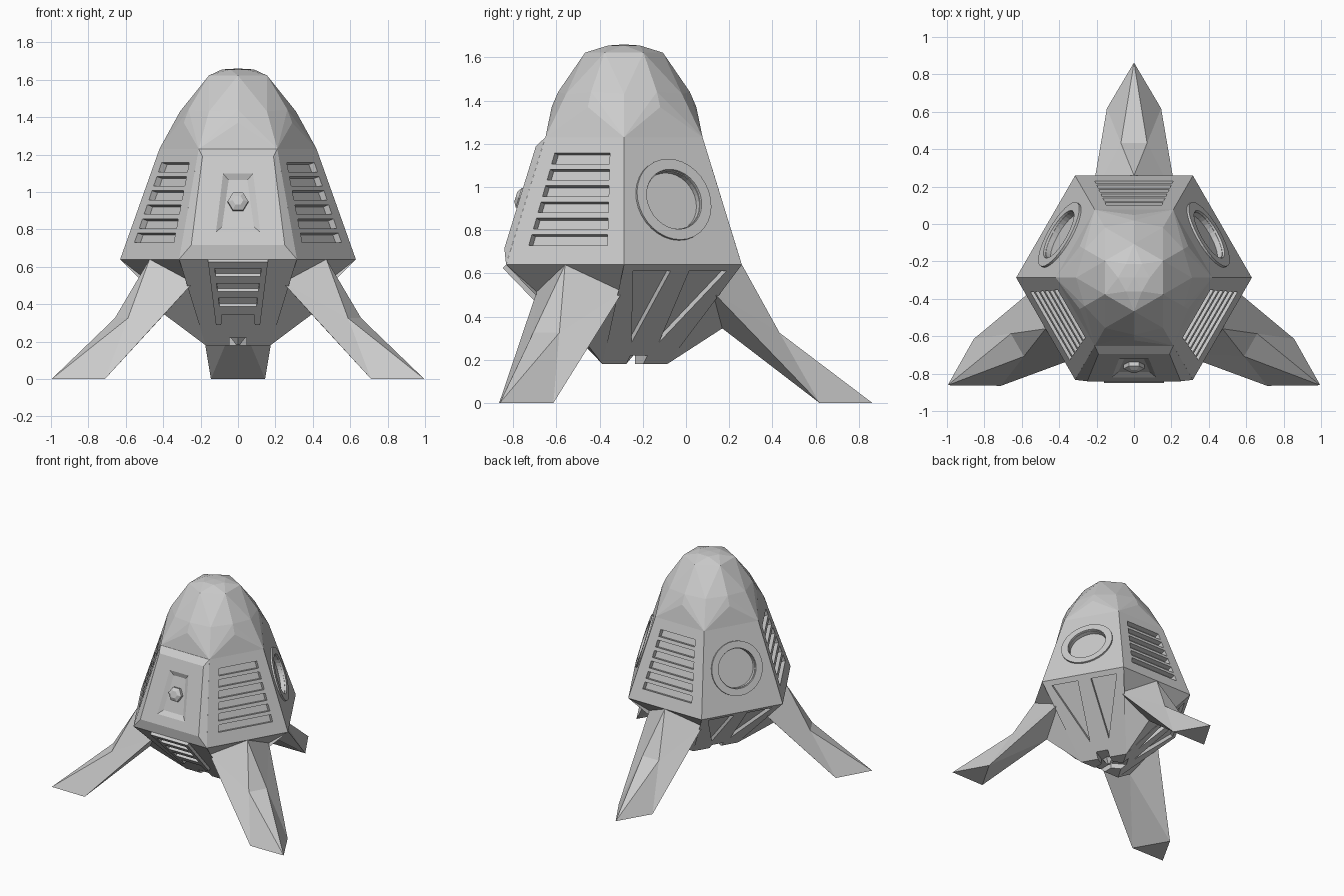
import bpy, bmesh
from math import cos, sin, pi, radians
from mathutils import Vector, Matrix

if "Cube" in bpy.data.objects:
    bpy.data.objects.remove(bpy.data.objects["Cube"])

CY = -0.287                      # pod axis in y
LEGS = [90, 210, 330]            # leg and louvre sides
ROUND = [30, 150]                # porthole sides
FRONT = 270


def P(a, r, t, z):
    """Point at radius r along direction a, offset t sideways."""
    a = radians(a)
    return Vector((r * cos(a) - t * sin(a), CY + r * sin(a) + t * cos(a), z))


def frame(a, r1, z1, flip=1):
    """Local frame on a sloping side: u sideways, v along slope, w outward."""
    o = P(a, 0.546, 0, 0.64)
    v = (P(a, r1, 0, z1) - o).normalized()
    u = (P(a, 0, 1, 0) - P(a, 0, 0, 0)) * flip
    m = Matrix((u, v, u.cross(v))).transposed().to_4x4()
    m.translation = o
    return m


def upper(a):
    return frame(a, 0.364, 1.23)


def lower(a):
    return frame(a, 0.1, 0.18, -1)


def sv(z):
    return (z - 0.64) / 0.956


def lv(z):
    return (0.64 - z) / 0.718


def finish(bm, name):
    bmesh.ops.recalc_face_normals(bm, faces=bm.faces[:])
    me = bpy.data.meshes.new(name)
    bm.to_mesh(me)
    bm.free()
    ob = bpy.data.objects.new(name, me)
    bpy.context.collection.objects.link(ob)
    return ob


def prism(bm, m, pts, w0, w1, pts2=None):
    a = [bm.verts.new(m @ Vector((x, y, w0))) for x, y in pts]
    b = [bm.verts.new(m @ Vector((x, y, w1))) for x, y in (pts2 or pts)]
    n = len(a)
    bm.faces.new(a[::-1])
    bm.faces.new(b)
    for i in range(n):
        bm.faces.new((a[i], a[(i + 1) % n], b[(i + 1) % n], b[i]))


def trap(h0, v0, h1, v1):
    return [(-h0, v0), (h0, v0), (h1, v1), (-h1, v1)]


def circle(r, cv, n):
    return [(r * cos(2 * pi * i / n), cv + r * sin(2 * pi * i / n)) for i in range(n)]


def cut(ob, bm):
    c = finish(bm, "cutter")
    c.hide_render = True
    mod = ob.modifiers.new("cut", 'BOOLEAN')
    mod.operation, mod.solver, mod.object = 'DIFFERENCE', 'EXACT', c
    bpy.context.view_layer.objects.active = ob
    bpy.ops.object.modifier_apply(modifier="cut")
    bpy.data.objects.remove(c, do_unlink=True)


# Hull: hexagonal frustum above, three leg sockets and panels below
bm = bmesh.new()
N = bm.verts.new
top = [N(P(60 * i, 0.42, 0, 1.23)) for i in range(6)]
rim = [N(P(60 * i, 0.63, 0, 0.64)) for i in range(6)]
bm.faces.new(top)
D = {}
for a in LEGS:
    D[a] = N(P(a, 0.2, 0, 0.18))
bm.faces.new([D[a] for a in LEGS][::-1])
for a in LEGS:
    i = (a - 30) // 60
    c0, c1 = rim[i], rim[(i + 1) % 6]
    T, B = N(P(a, 0.546, 0, 0.64)), N(P(a, 0.455, 0, 0.345))
    S0, S1 = N(P(a, 0.41, -0.23, 0.515)), N(P(a, 0.41, 0.23, 0.515))
    bm.faces.new((c0, T, c1, top[(i + 1) % 6], top[i]))
    for c, s in ((c0, S0), (c1, S1)):
        for f in ((c, s, T), (T, s, B), (c, D[a], s), (s, D[a], B)):
            bm.faces.new(f)
    # neighbouring panel side
    j = (i + 1) % 6
    k = (i + 2) % 6
    nxt = D[(a + 120) % 360]
    bm.faces.new((rim[j], rim[k], top[k], top[j]))
    bm.faces.new((rim[j], D[a], nxt, rim[k]))
hull = finish(bm, "hull")

# Recesses: louvres, portholes, triangular slots and bottom channels
bm = bmesh.new()
for a in LEGS:
    for i in range(6):
        z = 0.755 + 0.0755 * i
        h = 0.21 - 0.011 * i
        prism(bm, upper(a), trap(h, sv(z - 0.025), h - 0.008, sv(z + 0.025)), -0.035, 0.05)
for a in ROUND:
    prism(bm, upper(a), circle(0.14, sv(0.94), 32), -0.03, 0.05)
    for s in (-1, 1):
        tri = [(-0.25 * s, lv(0.61)), (-0.05 * s, lv(0.61)), (-0.073 * s, lv(0.28))]
        prism(bm, lower(a), tri, -0.025, 0.05)
cut(hull, bm)
bm = bmesh.new()
hexpts = []
for a in (30, 150, 270):
    hexpts += [P(a, 0.3, -0.045, 0), P(a, 0.3, 0.045, 0), P(a + 60, 0.052, 0, 0)]
prism(bm, Matrix(), [(p.x, p.y) for p in hexpts], 0.1, 0.22)
cut(hull, bm)

# Faceted dome
bm = bmesh.new()
for step, off, r, z in ((60, 0, 0.42, 1.23), (60, 30, 0.335, 1.37), (60, 0, 0.31, 1.43),
                        (60, 30, 0.305, 1.44), (60, 30, 0.18, 1.622), (60, 0, 0.085, 1.655)):
    for i in range(6):
        bm.verts.new(P(step * i + off, r, 0, z))
bm.verts.new(P(0, 0, 0, 1.66))
bmesh.ops.convex_hull(bm, input=bm.verts[:])
finish(bm, "dome")

# Legs with triangular feet
for n, a in enumerate(LEGS):
    bm = bmesh.new()
    N = bm.verts.new
    T, B, F = N(P(a, 0.546, 0, 0.64)), N(P(a, 0.455, 0, 0.345)), N(P(a, 1.15, 0, 0))
    S = [N(P(a, 0.41, t, 0.515)) for t in (-0.23, 0.23)]
    K = [N(P(a, 0.72, t, 0.325)) for t in (-0.07, 0.07)]
    G = [N(P(a, 0.905, t, 0)) for t in (-0.145, 0.145)]
    for f in ((T, K[0], K[1]), (K[0], F, K[1]), (B, G[0], G[1]), (G[0], F, G[1])):
        bm.faces.new(f)
    for s, k, g in zip(S, K, G):
        for f in ((T, s, k), (s, g, k), (k, g, F), (s, B, g), (T, B, s)):
            bm.faces.new(f)
    finish(bm, "leg_%d" % (n + 1))

# Porthole rings
for n, a in enumerate(ROUND):
    bm = bmesh.new()
    m = upper(a)
    loops = [[bm.verts.new(m @ Vector((x, y, w))) for x, y in circle(r, sv(0.94), 32)]
             for r, w in ((0.196, -0.01), (0.196, 0.012), (0.145, 0.012), (0.14, -0.025))]
    for p, q in zip(loops, loops[1:] + loops[:1]):
        for i in range(32):
            j = (i + 1) % 32
            bm.faces.new((p[i], p[j], q[j], q[i]))
    finish(bm, "porthole_ring_%d" % (n + 1))

# Raised front door with a sunken hatch and a hexagonal knob
m = upper(FRONT)
bm = bmesh.new()
prism(bm, m, trap(0.315, 0, 0.21, 0.617), 0, 0.03, trap(0.25, 0.07, 0.19, 0.565))
door = finish(bm, "front_door")
bm = bmesh.new()
prism(bm, m, trap(0.085, sv(0.81), 0.05, sv(1.06)), 0.012, 0.036,
      trap(0.13, sv(0.765), 0.09, sv(1.1)))
cut(door, bm)
bm = bmesh.new()
prism(bm, m, circle(0.055, sv(0.94), 6), 0.005, 0.035)
prism(bm, m, circle(0.055, sv(0.94), 6), 0.035, 0.05, circle(0.028, sv(0.94), 6))
finish(bm, "door_knob")

# Boarding ladder on the lower front
m = lower(FRONT)
bm = bmesh.new()
prism(bm, m, [(-0.16, 0), (0.16, 0), (0.118, lv(0.305)), (0.09, lv(0.305)), (0.085, lv(0.36)),
              (-0.085, lv(0.36)), (-0.09, lv(0.305)), (-0.118, lv(0.305))], -0.01, 0.022)
ladder = finish(bm, "boarding_ladder")
bm = bmesh.new()
for i in range(3):
    z = 0.585 - 0.08 * i
    h = 0.125 - 0.01 * i
    prism(bm, m, trap(h, lv(z + 0.022), h - 0.006, lv(z - 0.022)), -0.005, 0.05)
cut(ladder, bm)

# Small nozzle under the hull
bm = bmesh.new()
bmesh.ops.create_cone(bm, cap_ends=True, segments=6, radius1=0.012, radius2=0.05, depth=0.045,
                      matrix=Matrix.Translation((0, CY, 0.205)))
finish(bm, "nozzle")
